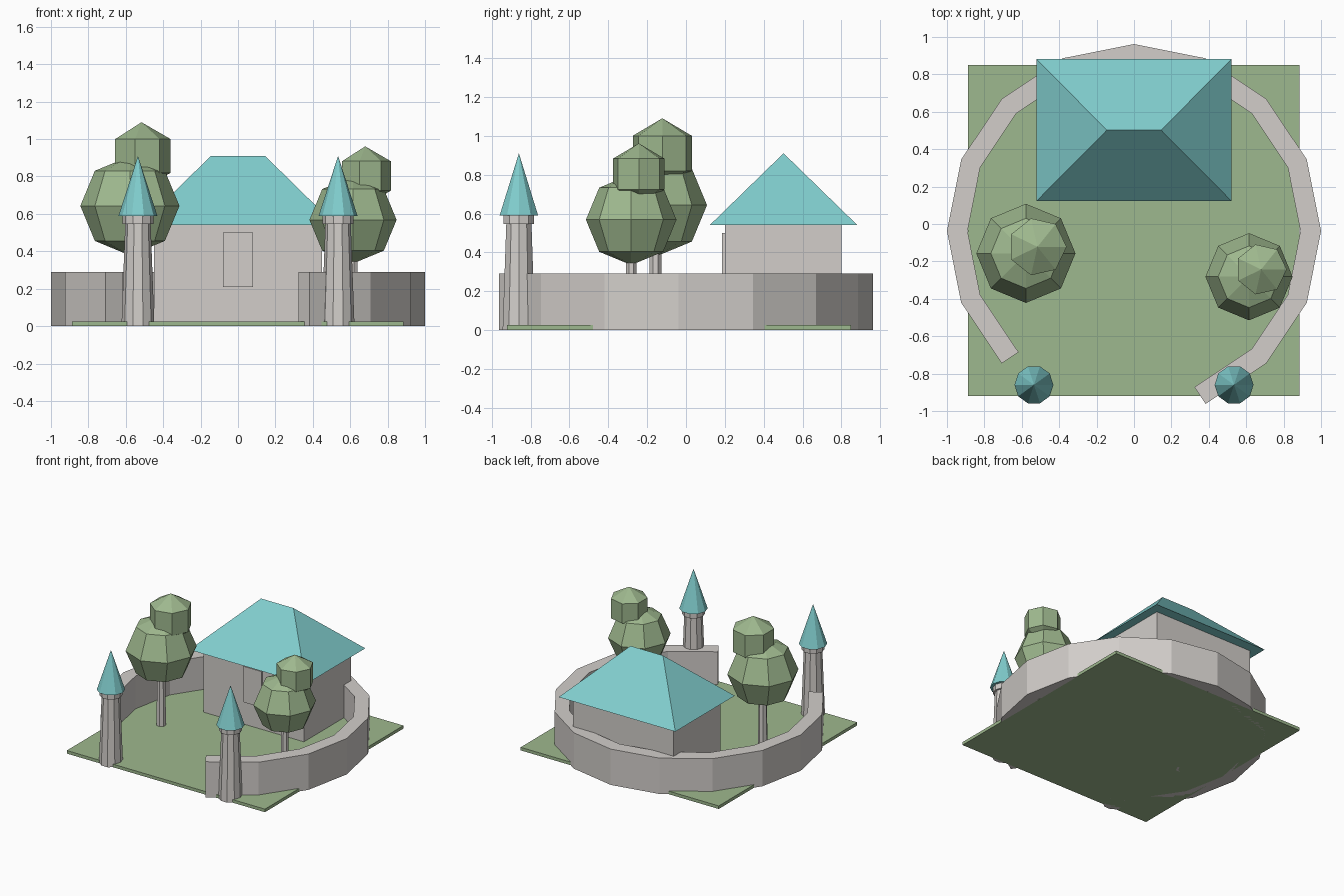
import bpy, bmesh, math
from mathutils import Matrix, Vector

if "Cube" in bpy.data.objects:
    bpy.data.objects.remove(bpy.data.objects["Cube"])


def material(name, rgb):
    m = bpy.data.materials.new(name)
    lin = [((c / 255 + 0.055) / 1.055) ** 2.4 for c in rgb]
    m.diffuse_color = (*lin, 1)
    m.use_nodes = True
    m.node_tree.nodes["Principled BSDF"].inputs["Base Color"].default_value = m.diffuse_color
    return m


STONE = material("pale stone", (210, 206, 202))
TEAL = material("teal roof", (129, 206, 206))
GREEN = material("leaf green", (158, 184, 142))


def finish(name, bm, mat):
    bmesh.ops.recalc_face_normals(bm, faces=bm.faces[:])
    me = bpy.data.meshes.new(name)
    bm.to_mesh(me)
    bm.free()
    me.materials.append(mat)
    ob = bpy.data.objects.new(name, me)
    bpy.context.collection.objects.link(ob)
    return ob


def box(name, lo, hi, mat):
    bm = bmesh.new()
    lo, hi = Vector(lo), Vector(hi)
    bmesh.ops.create_cube(bm, size=1, matrix=Matrix.Translation((lo + hi) / 2)
                          @ Matrix.Diagonal((*(hi - lo), 1)))
    return finish(name, bm, mat)


def cone(name, x, y, z0, z1, r0, r1, sides, mat):
    bm = bmesh.new()
    bmesh.ops.create_cone(bm, cap_ends=True, segments=sides, radius1=r0, radius2=r1,
                          depth=z1 - z0, matrix=Matrix.Translation((x, y, (z0 + z1) / 2))
                          @ Matrix.Rotation(math.pi / 2, 4, 'Z'))
    # weld the collapsed tip
    bmesh.ops.remove_doubles(bm, verts=bm.verts[:], dist=1e-5)
    return finish(name, bm, mat)


def ball(name, loc, r, sides, rings, mat):
    bm = bmesh.new()
    bmesh.ops.create_uvsphere(bm, u_segments=sides, v_segments=rings, radius=r,
                              matrix=Matrix.Translation(loc))
    # put one vertex exactly on +x
    ref = max((v.co - Vector(loc) for v in bm.verts), key=lambda d: math.hypot(d.x, d.y))
    bmesh.ops.rotate(bm, verts=bm.verts[:], cent=loc,
                     matrix=Matrix.Rotation(-math.atan2(ref.y, ref.x), 3, 'Z'))
    return finish(name, bm, mat)


# lawn
box("lawn", (-0.888, -0.92, 0), (0.885, 0.85, 0.025), GREEN)

# curved wall: part of a 16-sided ring, open at the front
CY, T, H = -0.038, 0.11, 0.29
step = math.tau / 16
angles = [step * i for i in range(-3, 11)]
outer = [Vector((math.cos(a), math.sin(a) + CY, 0)) for a in angles]
inner = [Vector((math.cos(a) * (1 - T), math.sin(a) * (1 - T) + CY, 0)) for a in angles]
for i, half in ((0, 0.5), (-1, -0.5)):  # square-cut ends
    a = angles[i] + half * step
    inner[i] = outer[i] - Vector((math.cos(a), math.sin(a), 0)) * T * math.cos(step / 2)
bm = bmesh.new()
rows = []
for o, n in zip(outer, inner):
    up = Vector((0, 0, H))
    rows.append([bm.verts.new(p) for p in (o, o + up, n + up, n)])
for a, b in zip(rows, rows[1:]):
    for k in range(4):
        bm.faces.new((a[k], a[(k + 1) % 4], b[(k + 1) % 4], b[k]))
bm.faces.new(rows[0])
bm.faces.new(rows[-1])
finish("ring_wall", bm, STONE)

# house with hip roof and door panel
box("house_body", (-0.45, 0.2, 0), (0.45, 0.8, 0.545), STONE)
box("door", (-0.08, 0.185, 0.21), (0.08, 0.21, 0.5), STONE)
bm = bmesh.new()
eave = [bm.verts.new((x, y, 0.54)) for x, y in
        ((-0.522, 0.122), (0.522, 0.122), (0.522, 0.882), (-0.522, 0.882))]
ridge = [bm.verts.new((x, 0.502, 0.91)) for x in (-0.145, 0.145)]
bm.faces.new(eave)
bm.faces.new((eave[0], eave[1], ridge[1], ridge[0]))
bm.faces.new((eave[2], eave[3], ridge[0], ridge[1]))
bm.faces.new((eave[1], eave[2], ridge[1]))
bm.faces.new((eave[3], eave[0], ridge[0]))
finish("house_roof", bm, TEAL)

# gate towers
for side, x in (("left", -0.535), ("right", 0.535)):
    y = -0.86
    cone(side + "_tower_shaft", x, y, 0, 0.55, 0.088, 0.068, 10, STONE)
    cone(side + "_tower_collar", x, y, 0.545, 0.592, 0.083, 0.083, 10, STONE)
    cone(side + "_tower_roof", x, y, 0.59, 0.91, 0.104, 0, 10, TEAL)

# trees: trunk, large crown, small top crown
for side, x, y, z, r, tx, ty, tz, tr in (
        ("left", -0.578, -0.157, 0.643, 0.265, -0.516, -0.122, 0.91, 0.18),
        ("right", 0.615, -0.282, 0.568, 0.233, 0.68, -0.243, 0.803, 0.158)):
    cone(side + "_trunk", x, y, 0, z, r * 0.14, r * 0.1, 7, STONE)
    ball(side + "_crown", (x, y, z), r, 8, 4, GREEN)
    ball(side + "_top_crown", (tx, ty, tz), tr, 7, 3, GREEN)
